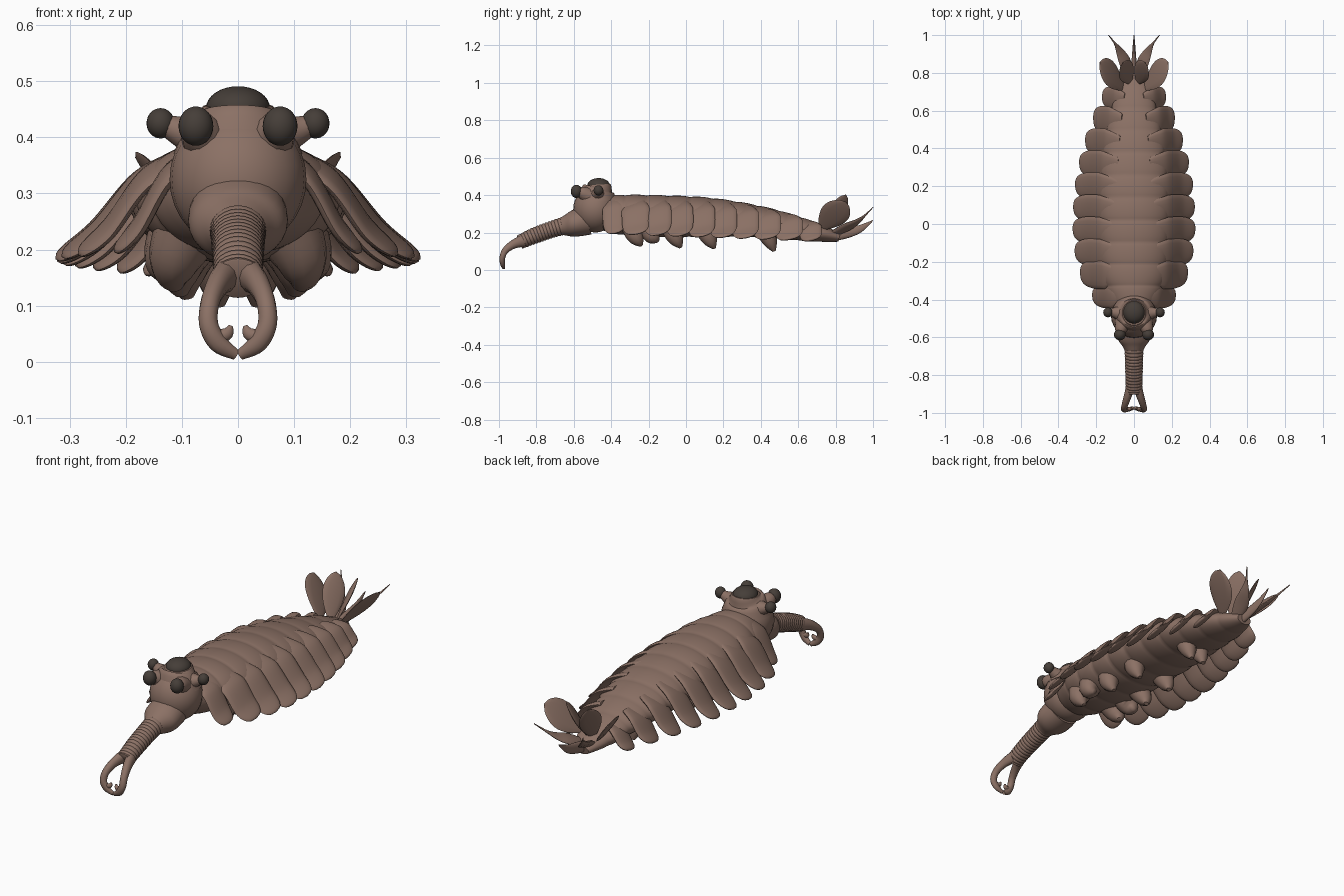
import bpy, bmesh, math
from mathutils import Vector

cube = bpy.data.objects.get("Cube")
if cube:
    bpy.data.objects.remove(cube, do_unlink=True)


def material(name, rgb):
    m = bpy.data.materials.new(name)
    m.use_nodes = True
    m.diffuse_color = (*rgb, 1)
    m.node_tree.nodes["Principled BSDF"].inputs["Base Color"].default_value = (*rgb, 1)
    return m


BROWN = material("shell brown", (0.26, 0.165, 0.13))
DARK = material("eye dark", (0.06, 0.048, 0.04))


def finish(name, bm, mat):
    bmesh.ops.recalc_face_normals(bm, faces=bm.faces)
    mesh = bpy.data.meshes.new(name)
    bm.to_mesh(mesh)
    bm.free()
    mesh.materials.append(mat)
    ob = bpy.data.objects.new(name, mesh)
    bpy.context.collection.objects.link(ob)
    bpy.ops.object.select_all(action='DESELECT')
    ob.select_set(True)
    bpy.context.view_layer.objects.active = ob
    bpy.ops.object.shade_smooth_by_angle(angle=math.radians(50))


def spline(keys, n):
    """Catmull-Rom samples through tuples of any length."""
    out = []
    last = len(keys) - 1
    for k in range(n + 1):
        f = k / n * last
        i = min(int(f), last - 1)
        t = f - i
        a, b, c, d = (keys[min(max(j, 0), last)] for j in (i - 1, i, i + 1, i + 2))
        out.append([0.5 * (2*q + (r-p)*t + (2*p-5*q+4*r-s)*t*t + (3*q-p-3*r+s)*t**3)
                    for p, q, r, s in zip(a, b, c, d)])
    return out


def sweep(name, rings, axis, sides=16, side=1):
    """Skin of elliptical rings: x, y, z, half width along axis, half thickness."""
    bm = bmesh.new()
    pts = [Vector((r[0] * side, r[1], r[2])) for r in rings]
    axis = Vector((axis[0] * side, axis[1], axis[2]))
    loops = []
    for i, p in enumerate(pts):
        tan = (pts[min(i + 1, len(pts) - 1)] - pts[max(i - 1, 0)]).normalized()
        u = (axis - tan * axis.dot(tan)).normalized()
        v = tan.cross(u)
        w, h = max(rings[i][3], 0.001), max(rings[i][4], 0.001)
        loops.append([bm.verts.new(p + u * w * math.cos(a) + v * h * math.sin(a))
                      for a in (2 * math.pi * k / sides for k in range(sides))])
    for a, b in zip(loops, loops[1:]):
        for k in range(sides):
            j = (k + 1) % sides
            bm.faces.new((a[k], a[j], b[j], b[k]))
    bm.faces.new(loops[0])
    bm.faces.new(loops[-1])
    finish(name, bm, BROWN)


def ball(name, centre, size, mat):
    bm = bmesh.new()
    bmesh.ops.create_uvsphere(bm, u_segments=24, v_segments=16, radius=1)
    for v in bm.verts:
        v.co = Vector(centre) + Vector([c * s for c, s in zip(v.co, size)])
    finish(name, bm, mat)


def pair(name, rings, axis, sides=12):
    for label, s in (("left", 1), ("right", -1)):
        sweep(f"{label}_{name}", rings, axis, sides, s)


# Trunk outline: y, half width, top, bottom
OUTLINE = spline([(-0.5, 0.08, 0.39, 0.24), (-0.4, 0.13, 0.4, 0.2), (-0.28, 0.175, 0.402, 0.18),
                  (-0.1, 0.19, 0.398, 0.175), (0.1, 0.19, 0.388, 0.175), (0.3, 0.178, 0.36, 0.175),
                  (0.5, 0.145, 0.315, 0.165), (0.7, 0.095, 0.25, 0.15), (0.82, 0.04, 0.195, 0.15)], 160)
FIRST, PITCH, COUNT = -0.39, 0.117, 10


def trunk_at(y):
    return min(OUTLINE, key=lambda r: abs(r[0] - y))


# Segmented trunk, each segment bulging slightly
rings = []
for y, hw, top, bottom in OUTLINE:
    f = ((y - FIRST) / PITCH + 0.5) % 1
    k = 0.95 + 0.06 * math.sqrt(math.sin(math.pi * f))
    rings.append((0, y, (top + bottom) / 2, hw * k, (top - bottom) / 2 * k))
sweep("trunk", rings, (1, 0, 0), sides=40)

# Rounded side flaps, leading edge low, their roots sunk in the trunk
REACH = [0.22, 0.285, 0.314, 0.325, 0.322, 0.312, 0.29, 0.258, 0.215, 0.168]
for i, reach in enumerate(REACH):
    y = FIRST + PITCH * i
    _, hw, top, bottom = trunk_at(y)
    mid, half = (top + bottom) / 2, (top - bottom) / 2
    low = 0.195 - 0.004 * i
    wide = 0.06 if i in (0, COUNT - 1) else 0.075
    path = spline([(0.45 * hw, mid + 0.72 * half), (0.92 * hw, mid + 0.32 * half),
                   (0.5 * (hw + reach), 0.66 * low + 0.34 * (mid + 0.3 * half)), (reach, low)], 28)
    flap = []
    for k, (x, z) in enumerate(path):
        u = k / 28
        tip = math.sqrt(max(0, 1 - max(0, (u - 0.5) / 0.5) ** 2.4))
        root = min(1, 0.5 + 1.5 * u)
        flap.append((x, y + 0.008 * u, z, wide * tip * root, 0.014 * tip))
    pair(f"flap_{i + 1}", flap, (0, 1, 0.24), 16)

# Broad stubby legs under the trunk: y, x, foot height
for i, (y, x, foot) in enumerate([(-0.26, 0.11, 0.13), (-0.17, 0.12, 0.155), (-0.05, 0.1, 0.12),
                                  (0.13, 0.09, 0.115), (0.45, 0.035, 0.1)]):
    pair(f"leg_{i + 1}", spline([(x * 0.8, y - 0.03, 0.24, 0.06, 0.06),
                                 (x, y - 0.015, 0.19, 0.05, 0.05),
                                 (x * 1.05, y + 0.005, (foot + 0.18) / 2, 0.034, 0.034),
                                 (x, y + 0.022, foot, 0.009, 0.012)], 12), (0, 1, 0))

# Head with a raised crown
ball("head", (0, -0.485, 0.325), (0.122, 0.118, 0.125), BROWN)
sweep("crown", spline([(0, -0.475, 0.37, 0.115, 0.105), (0, -0.475, 0.42, 0.095, 0.088),
                       (0, -0.47, 0.443, 0.072, 0.074), (0, -0.47, 0.456, 0.062, 0.066)], 10),
      (1, 0, 0), sides=32)
ball("top_eye", (0, -0.467, 0.452), (0.057, 0.06, 0.039), DARK)

# Stalked eyes
for label, s in (("left", 1), ("right", -1)):
    ball(f"{label}_front_eye", (s * 0.075, -0.586, 0.42), (0.031, 0.03, 0.035), DARK)
    ball(f"{label}_side_eye", (s * 0.138, -0.468, 0.425), (0.025, 0.026, 0.027), DARK)
pair("front_eye_stalk", spline([(0.05, -0.5, 0.385, 0.05, 0.05), (0.067, -0.55, 0.41, 0.036, 0.036),
                                (0.072, -0.572, 0.416, 0.026, 0.026)], 12), (1, 0, 0))
pair("side_eye_stalk", spline([(0.05, -0.475, 0.395, 0.055, 0.05), (0.1, -0.47, 0.41, 0.03, 0.029),
                               (0.125, -0.468, 0.42, 0.02, 0.02)], 12), (0, 1, 0))

# Snout collar and the ringed snout
sweep("snout_collar", spline([(0, -0.53, 0.268, 0.085, 0.082), (0, -0.58, 0.252, 0.089, 0.074),
                              (0, -0.615, 0.242, 0.083, 0.066), (0, -0.645, 0.236, 0.062, 0.054),
                              (0, -0.67, 0.231, 0.048, 0.045)], 16), (1, 0, 0), sides=28)
snout = spline([(0, -0.6, 0.25, 0.054, 0.052), (0, -0.7, 0.222, 0.049, 0.046),
                (0, -0.8, 0.187, 0.046, 0.044), (0, -0.89, 0.148, 0.044, 0.038)], 76)
for k, r in enumerate(snout):
    r[3] -= 0.003 * (k % 4 == 0)
    r[4] -= 0.003 * (k % 4 == 0)
sweep("snout", snout, (1, 0, 0), sides=24)

# Grasping claw at the snout tip
pair("claw", spline([(0.02, -0.87, 0.155, 0.024, 0.032), (0.036, -0.92, 0.138, 0.02, 0.024),
                     (0.05, -0.965, 0.105, 0.017, 0.018), (0.052, -0.982, 0.065, 0.017, 0.015),
                     (0.034, -0.981, 0.032, 0.017, 0.013), (0.003, -0.975, 0.012, 0.01, 0.008)], 24),
     (1, 0, 0))
pair("claw_thumb", spline([(0.05, -0.98, 0.05, 0.012, 0.01), (0.03, -0.98, 0.046, 0.012, 0.01),
                           (0.018, -0.978, 0.052, 0.011, 0.009),
                           (0.013, -0.976, 0.064, 0.004, 0.004)], 12), (0, 0, 1))


def blade(base, tip, width):
    """Oval leaf from base to tip."""
    keys = []
    for k in range(19):
        u = k / 18
        x, y, z = Vector(base).lerp(Vector(tip), u)
        bow = math.sin(math.pi * u ** 1.4) ** 0.6 if 0 < u < 1 else 0
        keys.append((x, y, z, width * max(bow, 0.2 * (1 - u)), 0.009 * max(bow, 0.2)))
    return keys


# Tail fan blades facing inward and up, and trailing spikes
pair("outer_tail_blade", blade((0.045, 0.71, 0.21), (0.182, 0.855, 0.365), 0.076), (-0.25, 1, -0.6))
pair("inner_tail_blade", blade((0.012, 0.74, 0.2), (0.06, 0.855, 0.402), 0.054), (0.85, -1, 0.35))
pair("tail_spike", spline([(0.015, 0.76, 0.18, 0.02, 0.01), (0.045, 0.85, 0.225, 0.036, 0.011),
                           (0.074, 0.91, 0.255, 0.024, 0.008), (0.1, 0.955, 0.29, 0.007, 0.005),
                           (0.135, 1.0, 0.335, 0.002, 0.002)], 18), (1, -0.5, 0.6))
sweep("middle_tail_spike", spline([(0, 0.76, 0.175, 0.025, 0.02), (0, 0.85, 0.195, 0.028, 0.014),
                                   (0, 0.93, 0.22, 0.02, 0.008), (0, 1.0, 0.265, 0.002, 0.002)], 18),
      (0, 0, 1))
